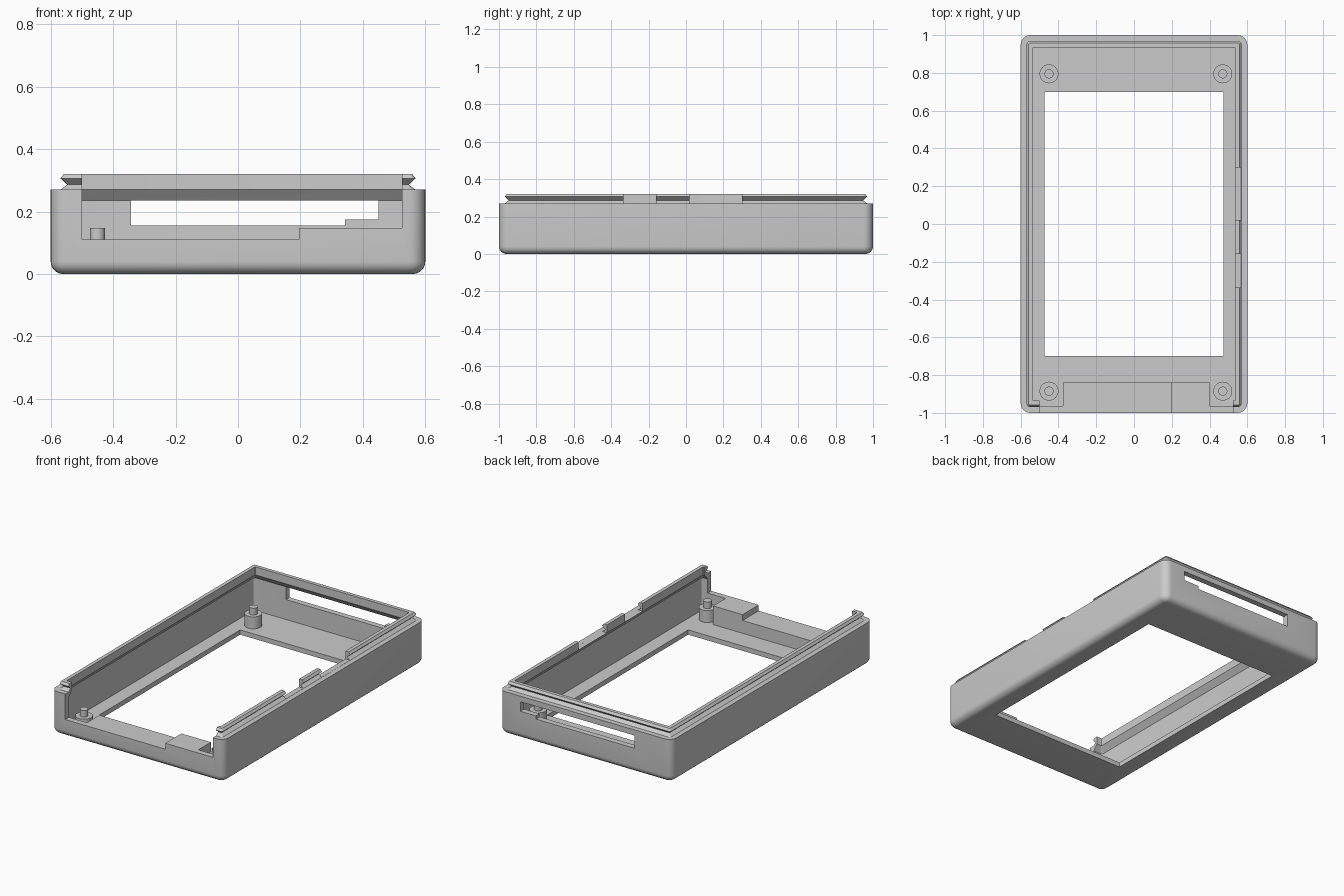
import bpy, bmesh, math

if "Cube" in bpy.data.objects:
    bpy.data.objects.remove(bpy.data.objects["Cube"])

grey = bpy.data.materials.new("plain grey")
grey.diffuse_color = (0.6, 0.6, 0.6, 1)
grey.use_nodes = True
grey.node_tree.nodes["Principled BSDF"].inputs["Base Color"].default_value = grey.diffuse_color


def add_object(name, bm):
    bmesh.ops.recalc_face_normals(bm, faces=bm.faces)
    mesh = bpy.data.meshes.new(name)
    bm.to_mesh(mesh)
    bm.free()
    mesh.materials.append(grey)
    obj = bpy.data.objects.new(name, mesh)
    bpy.context.collection.objects.link(obj)
    return obj


def box(name, x0, x1, y0, y1, z0, z1):
    bm = bmesh.new()
    bmesh.ops.create_cube(bm, size=1)
    for v in bm.verts:
        v.co = (x0 + (v.co.x + 0.5) * (x1 - x0),
                y0 + (v.co.y + 0.5) * (y1 - y0),
                z0 + (v.co.z + 0.5) * (z1 - z0))
    return add_object(name, bm)


def rounded_ring(bm, inset, z, steps=6):
    """Rounded rectangle, moved inward from the outer wall by inset."""
    r = max(0.05 - inset, 0.003)
    cx, cy = 0.6 - inset - r, 1.0 - inset - r
    ring = []
    for k, (sx, sy) in enumerate([(1, 1), (-1, 1), (-1, -1), (1, -1)]):
        for i in range(steps + 1):
            a = math.pi / 2 * (k + i / steps)
            ring.append(bm.verts.new((sx * cx + r * math.cos(a),
                                      sy * cy + r * math.sin(a), z)))
    return ring


def smooth(obj):
    bpy.ops.object.select_all(action='DESELECT')
    obj.select_set(True)
    bpy.context.view_layer.objects.active = obj
    bpy.ops.object.shade_smooth_by_angle(angle=math.radians(30))


# Tray wall section as (inset, height): rounded base, grooved lip, inner wall
R = 0.04
section = [(R * (1 - math.sin(a)), R * (1 - math.cos(a)))
           for a in (math.pi / 2 * i / 6 for i in range(7))]
section += [(0, 0.27), (0.032, 0.27), (0.053, 0.286), (0.031, 0.306),
            (0.042, 0.32), (0.065, 0.32), (0.065, 0.27),
            (0.036, 0.235), (0.036, 0.03)]
bm = bmesh.new()
rings = [rounded_ring(bm, d, z) for d, z in section]
for a, b in zip(rings, rings[1:]):
    for i in range(len(a)):
        j = (i + 1) % len(a)
        bm.faces.new((a[i], a[j], b[j], b[i]))
bm.faces.new(rings[0])
bm.faces.new(rings[-1])
case = add_object("case_tray", bm)

# Openings: window, stepped front gap, stepped rear slot, side lip notches
cuts = [
    (-0.475, 0.475, -0.70, 0.70, -0.1, 0.1),
    (-0.50, 0.195, -1.1, -0.90, 0.11, 0.5),
    (0.19, 0.525, -1.1, -0.90, 0.147, 0.5),
    (-0.342, 0.342, 0.90, 1.1, 0.155, 0.235),
    (0.335, 0.45, 0.90, 1.1, 0.175, 0.235),
    (0.50, 0.59, -0.335, -0.16, 0.2705, 0.4),
    (0.50, 0.59, 0.02, 0.30, 0.2705, 0.4),
]
bpy.context.view_layer.objects.active = case
for c in cuts:
    cutter = box("cutter", *c)
    cutter.hide_render = True
    mod = case.modifiers.new("opening", 'BOOLEAN')
    mod.operation = 'DIFFERENCE'
    mod.solver = 'EXACT'
    mod.object = cutter
    bpy.ops.object.modifier_apply(modifier=mod.name)
    bpy.data.objects.remove(cutter)
smooth(case)

# Thick ledge behind the front gap, higher on the right
box("front_ledge_low", -0.375, 0.195, -0.966, -0.84, 0.02, 0.11)
box("front_ledge_high", 0.195, 0.40, -0.966, -0.84, 0.02, 0.147)

# Corner standoffs, each a boss with a locating pin
for side, x in (("left", -0.45), ("right", 0.47)):
    for end, y in (("front", -0.885), ("rear", 0.795)):
        for part, r, z0, z1 in (("boss", 0.05, 0.02, 0.105),
                                ("pin", 0.024, 0.10, 0.147)):
            bm = bmesh.new()
            bmesh.ops.create_cone(bm, cap_ends=True, segments=32,
                                  radius1=r, radius2=r, depth=z1 - z0)
            bmesh.ops.translate(bm, verts=bm.verts, vec=(x, y, (z0 + z1) / 2))
            smooth(add_object(f"{end}_{side}_{part}", bm))
